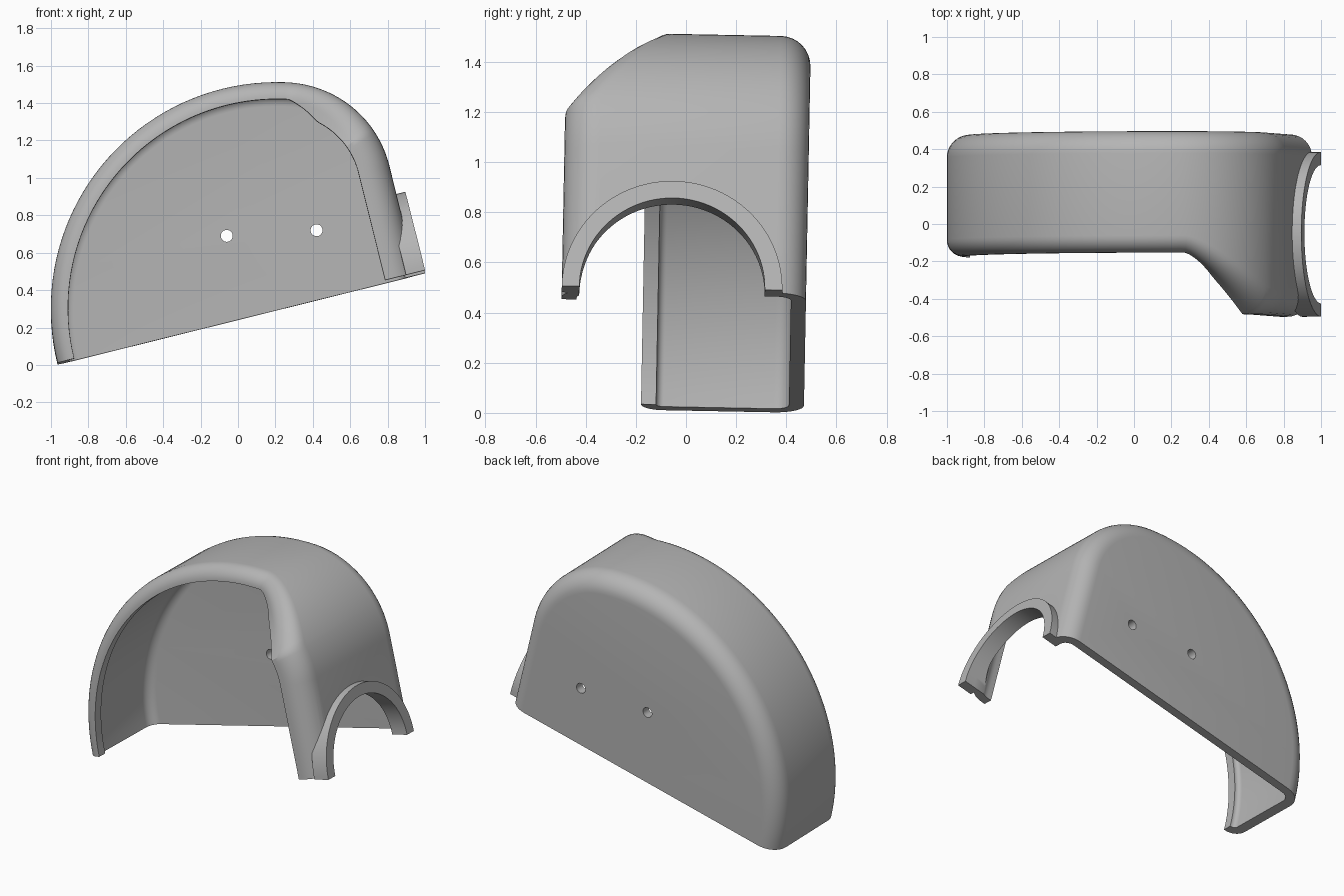
import bpy, bmesh
from math import sin, cos, pi, radians, atan2
from mathutils import Matrix, Vector

cube = bpy.data.objects.get("Cube")
if cube:
    bpy.data.objects.remove(cube)

TILT = radians(13.95)
PLACE = (Matrix.Translation((-0.965, 0, 0.009)) @ Matrix.Rotation(radians(-1.1), 4, 'X')
         @ Matrix.Rotation(-TILT, 4, 'Y'))

grey = bpy.data.materials.new("plain_grey")
grey.use_nodes = True
COLOUR = (0.46, 0.46, 0.46, 1)
grey.diffuse_color = COLOUR
grey.node_tree.nodes["Principled BSDF"].inputs["Base Color"].default_value = COLOUR


def finish(bm, name, matrix=PLACE):
    bmesh.ops.recalc_face_normals(bm, faces=bm.faces)
    mesh = bpy.data.meshes.new(name)
    bm.to_mesh(mesh)
    bm.free()
    mesh.transform(matrix)
    mesh.materials.append(grey)
    ob = bpy.data.objects.new(name, mesh)
    bpy.context.collection.objects.link(ob)
    return ob


def activate(ob):
    bpy.ops.object.select_all(action='DESELECT')
    ob.select_set(True)
    bpy.context.view_layer.objects.active = ob


def arc(cx, cy, r, a0, a1, n):
    return [(cx + r * cos(a0 + (a1 - a0) * i / n), cy + r * sin(a0 + (a1 - a0) * i / n))
            for i in range(n + 1)]


# Side outline: a large arc blending into a small arc and a straight wall
R, WALL, CV = 1.21, 1.975, 0.59
a = WALL - R
r = (R * R - a * a - CV * CV) / (2 * (R - a))
cu = WALL - r
join = atan2(CV, cu - R)
outline = [(p, Vector((R - p[0], -p[1])).normalized()) for p in arc(R, 0, R, pi, join, 40)]
outline += [(p, Vector((cu - p[0], CV - p[1])).normalized())
            for p in arc(cu, CV, r, join, 0, 28)[1:]]
outline.append(((WALL, 0), Vector((-1, 0))))

# Wall section: rounded back edge, wall and curled front lip
T, BACK, RB = 0.06, 0.47, 0.12


def section(x):
    k = min(1, max(0, (x - 0.28) / 0.44))
    front = -0.18 - 0.325 * k ** 1.3
    rf = 0.09 + 0.05 * k
    lip = 0.092 + 0.078 * min(1, 2 * k)
    outer = arc(RB, BACK - RB, RB, pi / 2, pi, 8)
    outer += arc(rf, front + rf, rf, pi, 1.5 * pi, 8) + [(lip, front)]
    inner = [(lip + 0.001, front + T)] + arc(rf, front + rf, rf - T, 1.5 * pi, pi, 8)
    return outer + inner + arc(RB, BACK - RB, RB - T, pi, pi / 2, 8)


bm = bmesh.new()
rings = []
for (u, v), n in outline:
    x = -0.965 + cos(TILT) * u - sin(TILT) * v
    rings.append([bm.verts.new((u + n.x * d, y, v + n.y * d)) for d, y in section(x)])
for s, e in zip(rings, rings[1:]):
    for i in range(len(s) - 1):
        bm.faces.new((s[i], s[i + 1], e[i + 1], e[i]))
# End caps and the back plate
bm.faces.new(rings[0])
bm.faces.new(rings[-1])
bm.faces.new([q[0] for q in rings])
bm.faces.new([q[-1] for q in rings])
bm.faces.new((rings[0][0], rings[0][-1], rings[-1][-1], rings[-1][0]))
shell = finish(bm, "guard_shell")


def cylinder(name, radius, depth, matrix, segments):
    b = bmesh.new()
    bmesh.ops.create_cone(b, cap_ends=True, segments=segments, radius1=radius,
                          radius2=radius, depth=depth)
    ob = finish(b, name, matrix)
    ob.hide_render = True
    return ob


# Arched side opening and two bolt holes
ARCH_Y, R_IN, R_OUT = -0.065, 0.37, 0.44
cutters = [cylinder("arch_cutter", R_IN, 0.4,
                    PLACE @ Matrix.Translation((2.06, ARCH_Y, 0))
                    @ Matrix.Rotation(pi / 2, 4, 'Y'), 96)]
for hx, hz in ((-0.06, 0.69), (0.42, 0.72)):
    cutters.append(cylinder("bolt_hole_cutter", 0.032, 0.5,
                            Matrix.Translation((hx, 0.45, hz))
                            @ Matrix.Rotation(pi / 2, 4, 'X'), 24))
activate(shell)
for c in cutters:
    mod = shell.modifiers.new("cut", 'BOOLEAN')
    mod.operation, mod.solver, mod.object = 'DIFFERENCE', 'EXACT', c
    bpy.ops.object.modifier_apply(modifier=mod.name)
for c in cutters:
    bpy.data.objects.remove(c)

# Half-round collar around the side opening
bm = bmesh.new()
loops = []
for (yo, zo), (yi, zi) in zip(arc(ARCH_Y, 0, R_OUT, 0, pi, 48), arc(ARCH_Y, 0, R_IN, 0, pi, 48)):
    loops.append([bm.verts.new(p) for p in ((1.92, yo, zo), (2.025, yo, zo),
                                            (2.025, yi, zi), (1.92, yi, zi))])
for s, e in zip(loops, loops[1:]):
    for i in range(4):
        j = (i + 1) % 4
        bm.faces.new((s[i], s[j], e[j], e[i]))
bm.faces.new(loops[0])
bm.faces.new(loops[-1])
collar = finish(bm, "opening_collar")

for ob in (shell, collar):
    activate(ob)
    bpy.ops.object.shade_smooth_by_angle(angle=radians(30))
